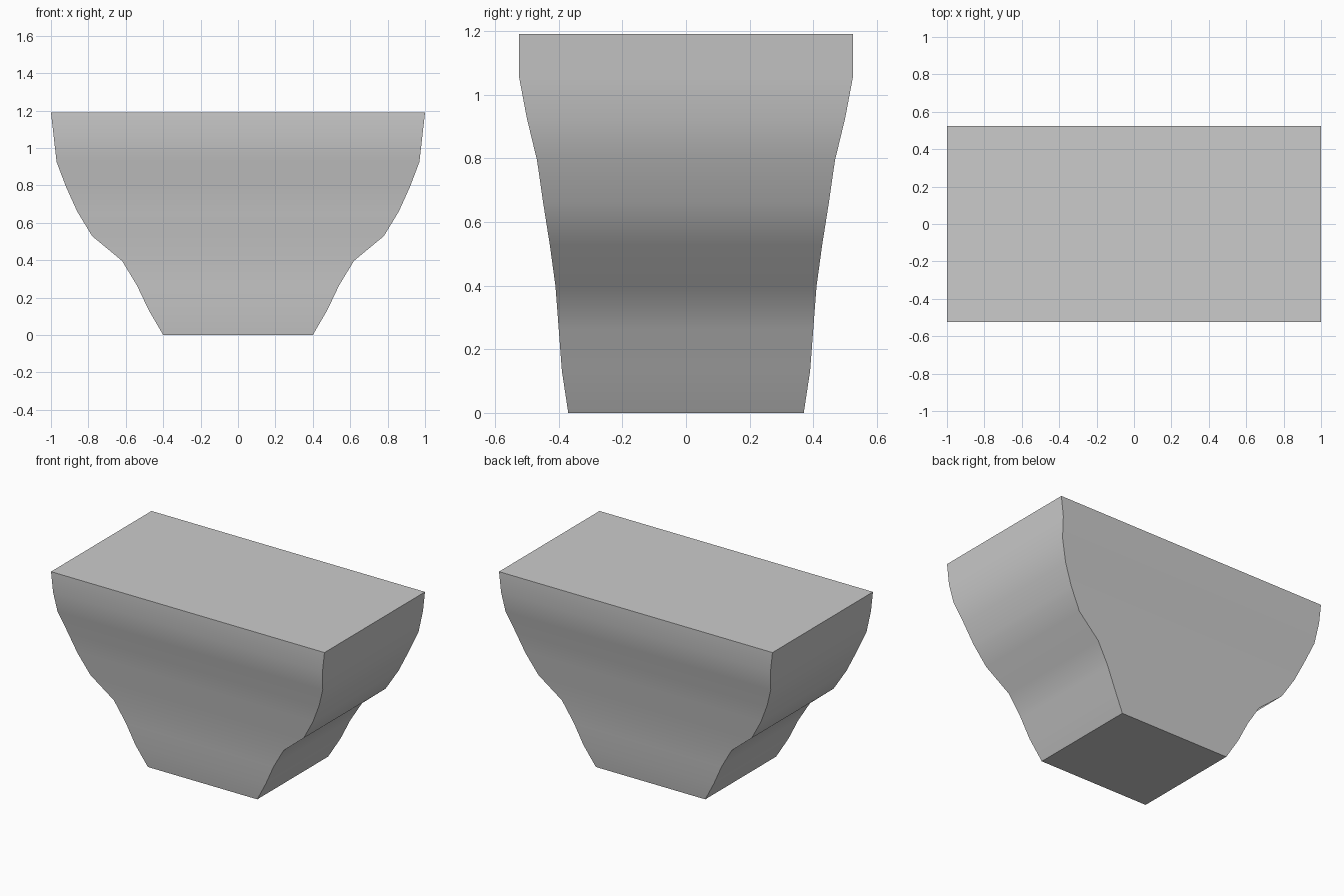
import bpy, bmesh, math

if "Cube" in bpy.data.objects:
    bpy.data.objects.remove(bpy.data.objects["Cube"])

# Half width and half depth at ten evenly spaced levels, bottom to top
HEIGHT = 1.19
HALF_X = [0.40, 0.477, 0.54, 0.62, 0.78, 0.86, 0.92, 0.97, 0.985, 1.0]
HALF_Y = [0.37, 0.39, 0.40, 0.41, 0.428, 0.449, 0.468, 0.50, 0.525, 0.525]

bm = bmesh.new()

# Stacked rectangular rings
rings = []
for i, (x, y) in enumerate(zip(HALF_X, HALF_Y)):
    z = HEIGHT * i / (len(HALF_X) - 1)
    rings.append([bm.verts.new((sx * x, sy * y, z))
                  for sx, sy in ((-1, -1), (1, -1), (1, 1), (-1, 1))])

# Curved side walls
for low, high in zip(rings, rings[1:]):
    for k in range(4):
        n = (k + 1) % 4
        bm.faces.new((low[k], low[n], high[n], high[k]))

# Flat bottom and top
bm.faces.new(rings[0][::-1])
bm.faces.new(rings[-1])

mesh = bpy.data.meshes.new("flared_bracket")
bm.to_mesh(mesh)
bm.free()
bracket = bpy.data.objects.new("flared_bracket", mesh)
bpy.context.collection.objects.link(bracket)

# Smooth flow down each wall, sharp corners and rims
bpy.context.view_layer.objects.active = bracket
bracket.select_set(True)
bpy.ops.object.shade_smooth_by_angle(angle=math.radians(40))
